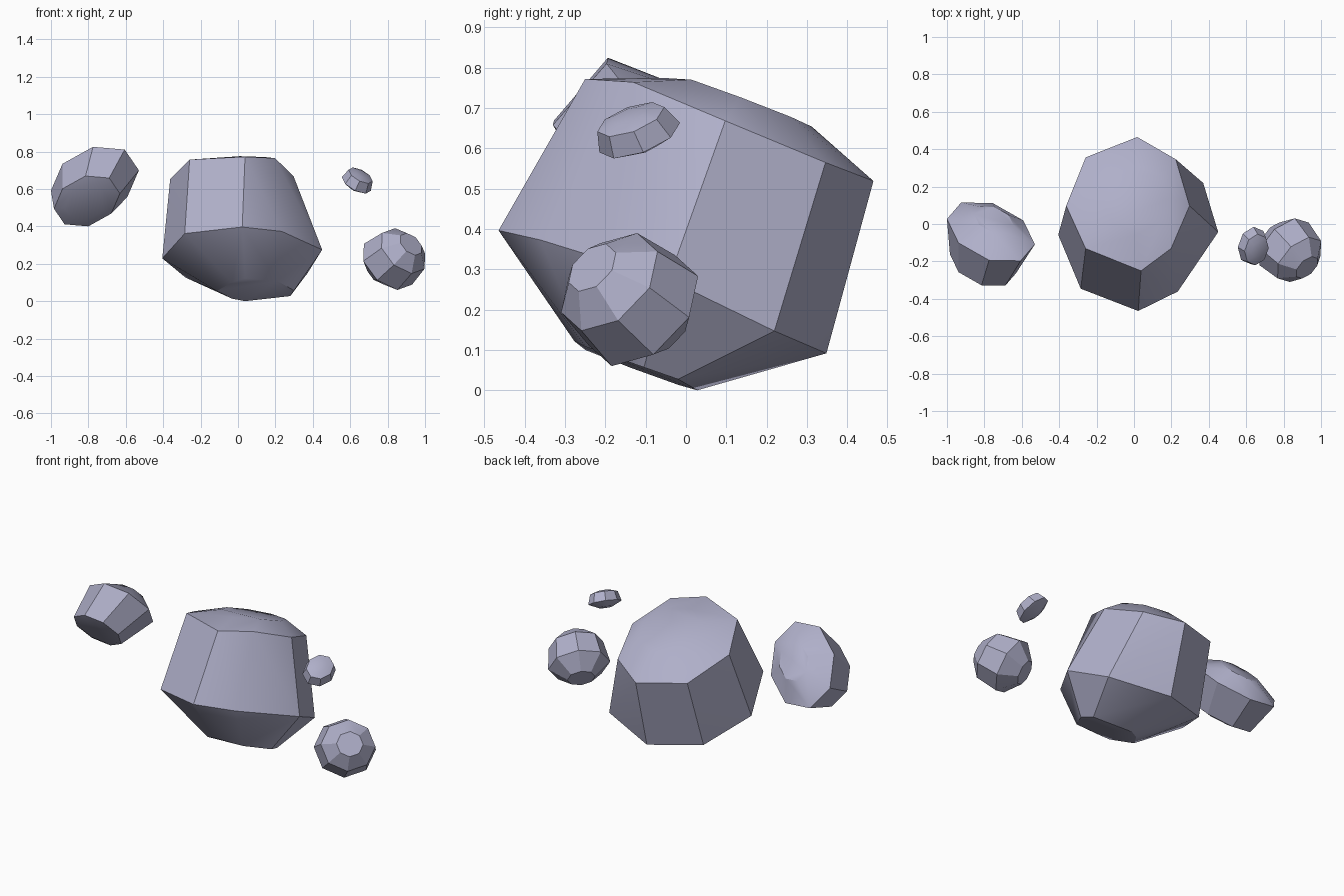
import bpy, bmesh, math
from mathutils import Vector

if "Cube" in bpy.data.objects:
    bpy.data.objects.remove(bpy.data.objects["Cube"])

stone = bpy.data.materials.new("pale violet grey stone")
stone.diffuse_color = (0.43, 0.43, 0.585, 1)
stone.use_nodes = True
stone.node_tree.nodes["Principled BSDF"].inputs["Base Color"].default_value = stone.diffuse_color

# Ring profile shared by the rocks: (radius, height along the axis, sideways shift)
PROFILE = [(0.42, -0.47, 0), (1.0, 0.0, 0), (0.83, 1.0, 0), (0.43, 1.22, 0)]


def rock(name, u, v, w, lo=None, hi=None, phase=0.0, profile=PROFILE,
         centre=(0, 0, 0), nudge={}):
    """Eight-sided faceted boulder along w, optionally fitted into the box lo..hi.
    nudge shifts single corners, keyed by (ring, side)."""
    u, v, w = Vector(u), Vector(v), Vector(w)
    pts = []
    for ring, (r, h, dx) in enumerate(profile):
        for i in range(8):
            a = phase + i * math.pi / 4
            pts.append(Vector(centre) + u * (r * math.cos(a) + dx) + v * r * math.sin(a)
                       + w * h + Vector(nudge.get((ring, i), (0, 0, 0))))
    mn = [min(p[k] for p in pts) for k in range(3)]
    mx = [max(p[k] for p in pts) for k in range(3)]
    lo, hi = lo or mn, hi or mx
    bm = bmesh.new()
    for p in pts:
        bm.verts.new([lo[k] + (p[k] - mn[k]) * (hi[k] - lo[k]) / (mx[k] - mn[k])
                      for k in range(3)])
    bmesh.ops.convex_hull(bm, input=bm.verts[:])
    bmesh.ops.dissolve_limit(bm, angle_limit=math.radians(2),
                             verts=bm.verts[:], edges=bm.edges[:])
    bmesh.ops.recalc_face_normals(bm, faces=bm.faces[:])
    me = bpy.data.meshes.new(name)
    bm.to_mesh(me)
    bm.free()
    me.materials.append(stone)
    ob = bpy.data.objects.new(name, me)
    bpy.context.collection.objects.link(ob)
    bpy.ops.object.select_all(action='DESELECT')
    ob.select_set(True)
    bpy.context.view_layer.objects.active = ob
    bpy.ops.object.shade_smooth_by_angle(angle=math.radians(30))


# Large central boulder, with a few corners chipped out of round
rock("large_boulder", (0.425, 0, 0.015), (0, 0.405, -0.15), (-0.05, 0.165, 0.395),
     lo=(-0.405, -0.465, 0.0), hi=(0.45, 0.465, 0.775),
     centre=(0.025, -0.055, 0.245),
     profile=[(0.4, -0.46, 0.1), (1.0, 0.0, 0), (0.83, 1.0, 0), (0.43, 1.18, 0.11)],
     nudge={(0, 0): (0.04, 0.03, -0.01), (0, 1): (0.07, 0, 0.005), (0, 2): (-0.05, 0, 0),
            (0, 4): (-0.03, 0, 0), (0, 6): (-0.05, 0.02, 0),
            (1, 0): (0, 0.015, 0.015), (1, 1): (0.045, -0.01, 0),
            (1, 5): (-0.005, 0, 0.02), (1, 7): (-0.09, -0.015, 0.01),
            (2, 0): (-0.03, -0.01, 0.01), (2, 2): (0.045, 0.02, 0),
            (2, 3): (0.02, 0.01, 0), (2, 4): (0.02, -0.01, 0.02),
            (2, 5): (0.02, 0, 0.03), (2, 6): (0.065, -0.02, 0),
            (2, 7): (-0.025, 0, 0.02), (3, 6): (0, -0.02, -0.01)})

# Flat rock on the left, narrow end facing forward and down
rock("left_rock", (0.235, -0.06, 0.06), (-0.01, -0.135, 0.2), (-0.045, -0.16, -0.13),
     (-1.0, -0.33, 0.40), (-0.53, 0.115, 0.825),
     profile=[(0.45, -0.35, 0), (1.0, 0.0, 0), (0.75, 0.95, 0), (0.5, 1.02, 0)])

# Round rock on the right
rock("right_rock", (0.116, 0.116, 0), (-0.061, 0.061, 0.14), (0.095, -0.1, 0.09),
     (0.67, -0.31, 0.06), (1.0, 0.03, 0.39), phase=-0.12,
     profile=[(0.45, -0.5, 0), (1.0, 0.0, 0), (0.88, 0.8, 0), (0.43, 1.2, 0)])

# Small flat chip floating above the right rock
rock("small_chip", (0.065, 0.07, 0), (-0.055, 0.058, 0.057), (0.025, -0.02, 0.05),
     (0.555, -0.22, 0.575), (0.72, -0.015, 0.715))
